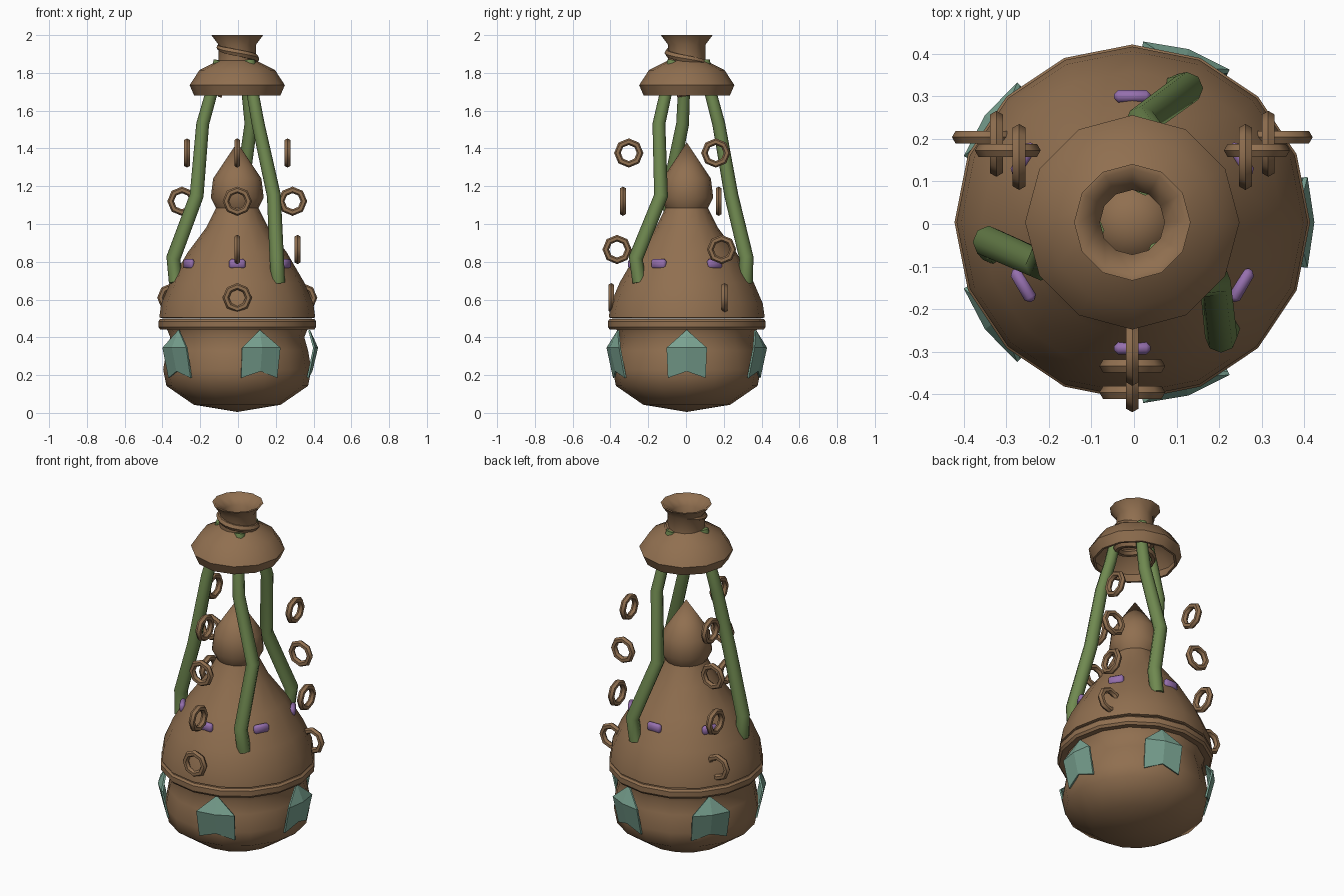
import bpy
import bmesh
from math import radians, sin, cos, pi
from mathutils import Matrix, Vector

if "Cube" in bpy.data.objects:
    bpy.data.objects.remove(bpy.data.objects["Cube"], do_unlink=True)

AXIS = Vector((-0.004, 0.004, 0))


def material(name, colour):
    mat = bpy.data.materials.new(name)
    mat.use_nodes = True
    mat.diffuse_color = (*colour, 1)
    mat.node_tree.nodes["Principled BSDF"].inputs["Base Color"].default_value = (*colour, 1)
    return mat


BROWN = material("warm_brown", (0.28, 0.16, 0.08))
GREEN = material("vine_green", (0.16, 0.25, 0.08))
TEAL = material("leaf_teal", (0.19, 0.36, 0.28))
PURPLE = material("gem_purple", (0.30, 0.16, 0.42))


def finish(bm, name, mat, smooth=None):
    bmesh.ops.recalc_face_normals(bm, faces=bm.faces)
    mesh = bpy.data.meshes.new(name)
    bm.to_mesh(mesh)
    bm.free()
    mesh.materials.append(mat)
    obj = bpy.data.objects.new(name, mesh)
    obj.location = AXIS
    bpy.context.collection.objects.link(obj)
    if smooth:
        bpy.ops.object.select_all(action="DESELECT")
        obj.select_set(True)
        bpy.context.view_layer.objects.active = obj
        bpy.ops.object.shade_smooth_by_angle(angle=radians(smooth))
    return obj


def lathe(name, profile, sides, closed=False, smooth=50):
    """Spin a list of (radius, height) points around the vertical axis."""
    bm = bmesh.new()
    verts = [bm.verts.new((r, 0, z)) for r, z in profile]
    edges = [bm.edges.new(pair) for pair in zip(verts, verts[1:])]
    if closed:
        edges.append(bm.edges.new((verts[-1], verts[0])))
    bmesh.ops.spin(bm, geom=verts + edges, cent=(0, 0, 0), axis=(0, 0, 1),
                   angle=2 * pi, steps=sides, use_merge=True)
    bmesh.ops.remove_doubles(bm, verts=bm.verts, dist=0.0005)
    return finish(bm, name, BROWN, smooth)


def tube(name, points, radii, sides, mat):
    """Sweep a polygon along a path and cap both ends."""
    bm = bmesh.new()
    points = [Vector(p) for p in points]
    rings = []
    for i, p in enumerate(points):
        ahead = points[min(i + 1, len(points) - 1)] - points[max(i - 1, 0)]
        turn = Vector((0, 0, 1)).rotation_difference(ahead.normalized())
        if abs(ahead.normalized().z) < 0.5:
            side = ahead.cross(Vector((0, 0, 1))).normalized()
            up = side.cross(ahead).normalized()
        else:
            side, up = turn @ Vector((1, 0, 0)), turn @ Vector((0, 1, 0))
        rings.append([bm.verts.new(p + radii[i] * (side * cos(a) + up * sin(a)))
                      for a in (2 * pi * k / sides for k in range(sides))])
    for low, high in zip(rings, rings[1:]):
        for k in range(sides):
            n = (k + 1) % sides
            bm.faces.new((low[k], low[n], high[n], high[k]))
    bm.faces.new(rings[0])
    bm.faces.new(rings[-1])
    return finish(bm, name, mat, 50)


# Lower bowl and its rim
lathe("bowl", [(0, 0.005), (0.23, 0.043), (0.375, 0.143), (0.392, 0.23),
               (0.375, 0.33), (0.355, 0.4), (0.375, 0.45)], 16)
lathe("bowl_rim", [(0.37, 0.445), (0.408, 0.442), (0.418, 0.455), (0.418, 0.485),
                   (0.408, 0.496), (0.37, 0.496)], 16, closed=True, smooth=35)

# Domed body with its pointed bulb
lathe("dome", [(0.39, 0.5), (0.413, 0.505), (0.402, 0.58), (0.355, 0.69), (0.262, 0.85),
               (0.165, 0.98), (0.112, 1.085), (0.14, 1.14), (0.128, 1.24), (0, 1.432)], 16)

# Hollow bell cap with an open flared throat
lathe("bell_cap", [(0.137, 2.0), (0.1, 1.95), (0.1, 1.865), (0.2, 1.815), (0.252, 1.735),
                   (0.228, 1.68), (0.215, 1.68), (0.236, 1.735), (0.188, 1.8),
                   (0.076, 1.845), (0.076, 1.95), (0.125, 2.0)], 12, closed=True)

# Tendril coiled around the throat and down inside the cap
STEPS = 40
coil, coil_radii = [], []
for i in range(STEPS + 1):
    t = i / STEPS
    angle = radians(-230 + 800 * t)
    coil.append((0.098 * cos(angle), 0.098 * sin(angle), 1.955 - 0.28 * t))
    coil_radii.append(0.02 * min(1, 0.3 + 5 * t, 0.3 + 5 * (1 - t)))
tube("coiled_tendril", coil, coil_radii, 6, BROWN)

# Three vines holding the cap over the dome
VINE = [(-0.325, -0.062, 0.69), (-0.338, -0.046, 0.82), (-0.215, -0.1, 1.15),
        (-0.183, -0.022, 1.53), (-0.135, -0.015, 1.7), (-0.095, -0.02, 1.865)]
for n in range(3):
    spin = Matrix.Rotation(n * 2 * pi / 3, 3, "Z")
    tube(f"vine_{n + 1}", [spin @ Vector(p) for p in VINE],
         [0.037, 0.038, 0.037, 0.034, 0.032, 0.03], 8, GREEN)


def chain_link(name, centre, across):
    """Eight-sided upright ring; across turns it edge-on to the front."""
    bm = bmesh.new()
    verts = [bm.verts.new((0.06 + 0.0175 * cos(k * pi / 3), 0, 0.0175 * sin(k * pi / 3)))
             for k in range(6)]
    edges = [bm.edges.new((verts[k], verts[(k + 1) % 6])) for k in range(6)]
    bmesh.ops.spin(bm, geom=verts + edges, cent=(0, 0, 0), axis=(0, 0, 1),
                   angle=2 * pi, steps=8, use_merge=True)
    bmesh.ops.remove_doubles(bm, verts=bm.verts, dist=0.0005)
    turn = Matrix.Rotation(pi / 2, 4, "Y" if across else "X")
    bm.transform(Matrix.Translation(centre) @ turn)
    finish(bm, name, BROWN, 50)


# Three hanging chains of four links each
for c, degrees in enumerate((-90, 30, 150)):
    for k in range(4):
        r, a = 0.307 + 0.031 * k, radians(degrees)
        chain_link(f"chain_{c + 1}_link_{k + 1}",
                   (r * cos(a), r * sin(a), 1.376 - 0.2555 * k), k % 2 == 0)

# Five folded leaves around the bowl
for n in range(5):
    bm = bmesh.new()
    tip, ridge, notch = [bm.verts.new(p) for p in
                         ((0.385, 0, 0.44), (0.428, 0, 0.345), (0.398, 0, 0.22))]
    for s in (-1, 1):
        shoulder = bm.verts.new((0.412, s * 0.107, 0.345))
        corner = bm.verts.new((0.378, s * 0.1, 0.185))
        bm.faces.new((tip, ridge, shoulder))
        bm.faces.new((ridge, notch, corner, shoulder))
    bmesh.ops.recalc_face_normals(bm, faces=bm.faces)
    bmesh.ops.solidify(bm, geom=bm.faces[:], thickness=0.01)
    bm.transform(Matrix.Rotation(n * 2 * pi / 5, 4, "Z"))
    finish(bm, f"leaf_{n + 1}", TEAL)

# Six gems set into the dome
for n in range(6):
    bm = bmesh.new()
    bmesh.ops.create_cube(bm, size=1)
    bm.transform(Matrix.Diagonal((0.03, 0.086, 0.05, 1)))
    bmesh.ops.bevel(bm, geom=bm.edges[:], offset=0.01, segments=1, affect="EDGES")
    bm.transform(Matrix.Rotation(radians(30 + 60 * n), 4, "Z")
                 @ Matrix.Translation((0.296, 0, 0.789)))
    finish(bm, f"gem_{n + 1}", PURPLE, 50)
